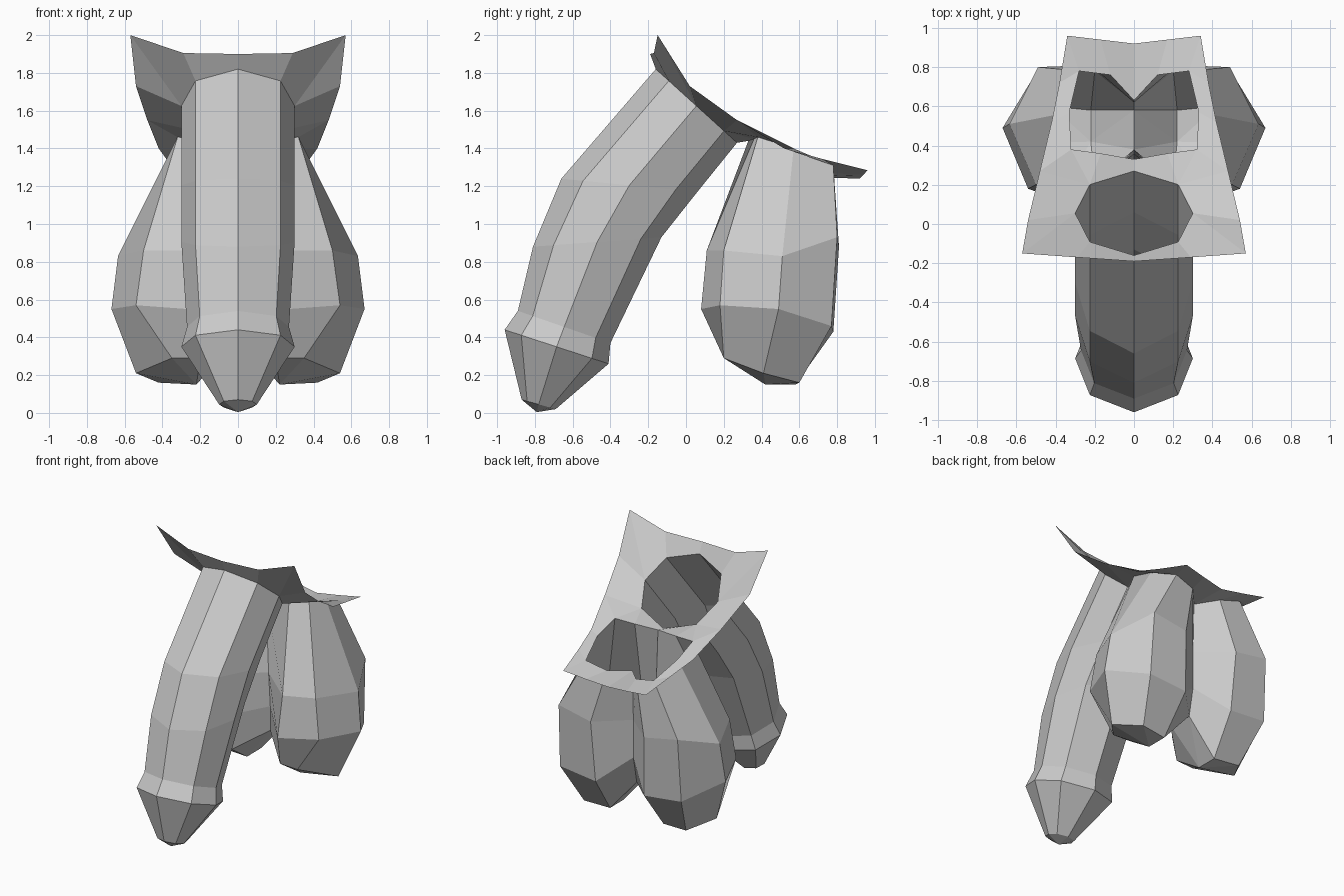
import bpy, bmesh

if "Cube" in bpy.data.objects:
    bpy.data.objects.remove(bpy.data.objects["Cube"])


def half_mesh(name, verts, faces):
    """Build the +x half and mirror it across x = 0."""
    me = bpy.data.meshes.new(name)
    me.from_pydata(verts, [], faces)
    bm = bmesh.new()
    bm.from_mesh(me)
    bmesh.ops.remove_doubles(bm, verts=bm.verts, dist=0.0001)
    bm.to_mesh(me)
    bm.free()
    ob = bpy.data.objects.new(name, me)
    bpy.context.collection.objects.link(ob)
    mod = ob.modifiers.new("mirror", 'MIRROR')
    mod.use_axis = (True, False, False)
    mod.use_clip = True
    mod.merge_threshold = 0.001
    return ob


def loft(rings):
    n = len(rings[0])
    verts = [p for r in rings for p in r]
    faces = [(k * n + i, (k + 1) * n + i, (k + 1) * n + i + 1, k * n + i + 1)
             for k in range(len(rings) - 1) for i in range(n - 1)]
    return verts, faces


def half_octagon(f, b, w):
    """Half of an eight-sided section from front point f to back point b (y, z)."""
    return [(w * s, f[0] + (b[0] - f[0]) * t, f[1] + (b[1] - f[1]) * t)
            for s, t in ((0, 0), (.75, .16), (1, .5), (.75, .84), (0, 1))]


# Curved shaft with flared tip
sections = [((-.16, 1.82), (.27, 1.43), .30),
            ((-.66, 1.24), (.06, 1.17), .30),
            ((-.81, .88), (-.13, .93), .30),
            ((-.89, .54), (-.40, .37), .27),
            ((-.96, .44), (-.41, .26), .30),
            ((-.87, .07), (-.69, .02), .10),
            ((-.79, .004), (-.79, .004), 0)]
shaft = [half_octagon(*s) for s in sections]
half_mesh("shaft", *loft(shaft))

# Paired hanging sac, joined by a crease in the middle
sac = [
    [(0, .33, 1.44), (.17, .36, 1.45), (.32, .38, 1.46), (.33, .57, 1.40),
     (.28, .78, 1.31), (.12, .76, 1.27), (0, .63, 1.25)],
    [(0, .36, .86), (.29, .11, .86), (.50, .20, .86), (.635, .51, .83),
     (.49, .80, .93), (.22, .81, .88), (0, .62, .88)],
    [(0, .38, .60), (.27, .08, .55), (.54, .18, .57), (.67, .49, .55),
     (.50, .77, .46), (.20, .78, .43), (0, .62, .60)],
    [(0, .38, .42), (.20, .21, .29), (.35, .20, .29), (.54, .41, .21),
     (.42, .60, .16), (.22, .58, .15), (0, .58, .40)]]
verts, faces = loft(sac)
b = 21
verts.append((.22, .42, .15))
faces += [(b + i, 28, b + i + 1) for i in range(6)] + [(b + 6, 28, b)]
half_mesh("sac", verts, faces)

# Skin sheet around both openings
outer = [(0, -.19, 1.90), (.29, -.17, 1.905), (.57, -.15, 2.0), (.54, .02, 1.73),
         (.48, .27, 1.55), (.42, .52, 1.40), (.38, .72, 1.345), (.34, .96, 1.285),
         (.17, .94, 1.26), (0, .92, 1.24)]
o, s, t = range(10), range(10, 15), range(15, 22)
half_mesh("skin_sheet", outer + shaft[0] + sac[0], [
    (o[0], s[0], s[1], o[1]), (o[1], s[1], s[2], o[2]), (o[2], s[2], o[3]),
    (o[3], s[2], s[3], o[4]), (o[4], s[3], t[2]), (s[3], t[1], t[2]),
    (s[3], s[4], t[0], t[1]), (o[4], t[2], t[3], o[5]), (o[5], t[3], t[4], o[6]),
    (o[6], t[4], o[7]), (o[7], t[4], t[5], o[8]), (o[8], t[5], t[6], o[9])])
